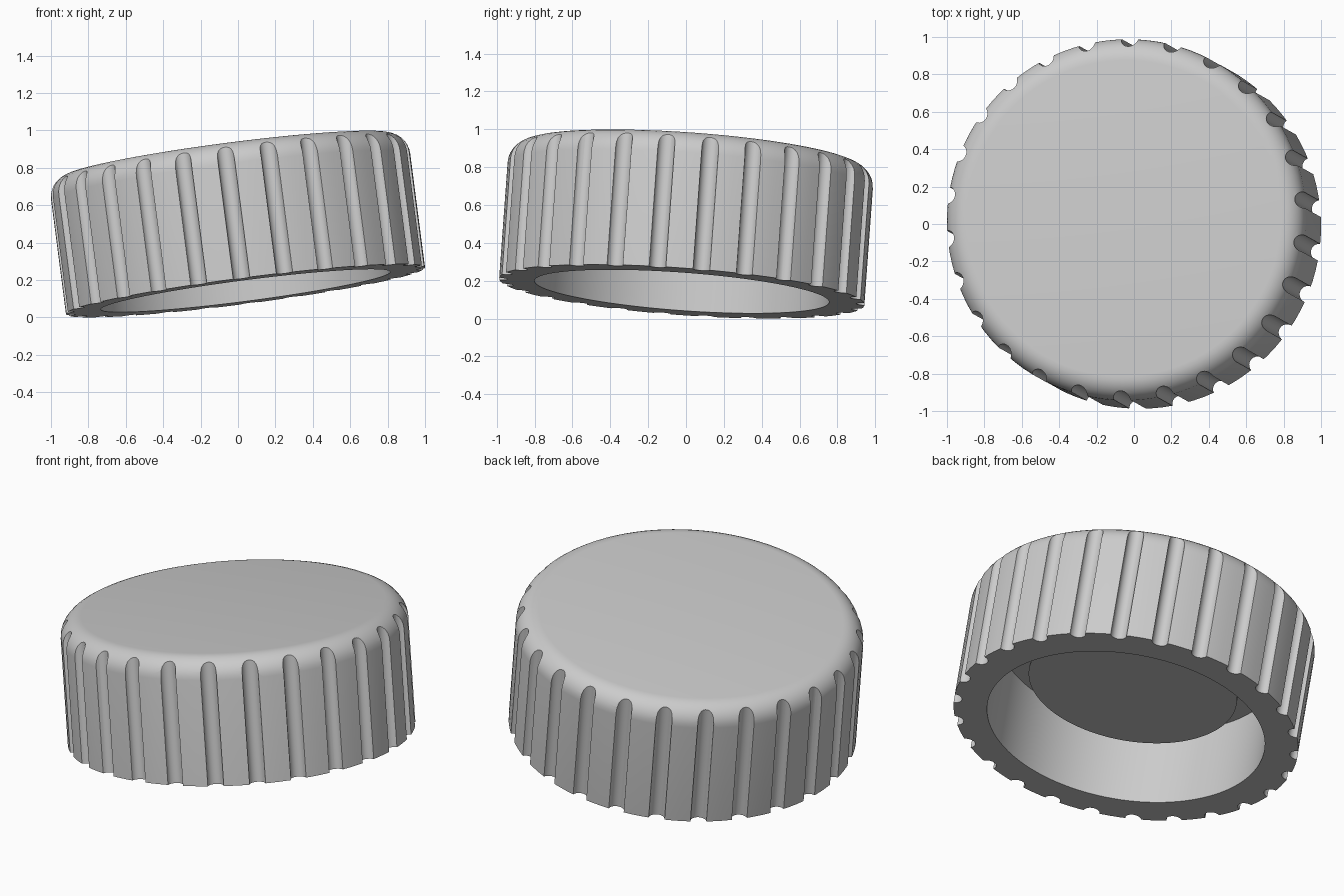
import bpy, bmesh, math
from mathutils import Vector, Matrix

cube = bpy.data.objects.get("Cube")
if cube:
    bpy.data.objects.remove(cube, do_unlink=True)

RADIUS, HEIGHT, FILLET = 0.968, 0.738, 0.12
HOLE_R, HOLE_TOP = 0.78, 0.47
BOSS_R, BOSS_Z = 0.585, 0.265
GROOVES, GROOVE_R = 26, 0.045
SEGMENTS = 104

grey = bpy.data.materials.new("light grey")
grey.use_nodes = True
colour = (0.6, 0.6, 0.6, 1)
grey.diffuse_color = colour
grey.node_tree.nodes["Principled BSDF"].inputs["Base Color"].default_value = colour


def make_object(name, bm):
    bmesh.ops.recalc_face_normals(bm, faces=bm.faces)
    mesh = bpy.data.meshes.new(name)
    bm.to_mesh(mesh)
    bm.free()
    mesh.materials.append(grey)
    obj = bpy.data.objects.new(name, mesh)
    bpy.context.collection.objects.link(obj)
    return obj


# Cap body: turned profile with central boss, hollow underside and rounded top edge
profile = [(0, BOSS_Z), (BOSS_R, BOSS_Z), (BOSS_R, HOLE_TOP),
           (HOLE_R, HOLE_TOP), (HOLE_R, 0), (RADIUS, 0)]
for i in range(9):
    a = math.pi / 2 * i / 8
    profile.append((RADIUS - FILLET + FILLET * math.cos(a),
                    HEIGHT - FILLET + FILLET * math.sin(a)))
profile.append((0, HEIGHT))

bm = bmesh.new()
verts = [bm.verts.new((r, 0, z)) for r, z in profile]
edges = [bm.edges.new(pair) for pair in zip(verts, verts[1:])]
bmesh.ops.spin(bm, geom=verts + edges, cent=(0, 0, 0), axis=(0, 0, 1),
               angle=math.tau, steps=SEGMENTS, use_duplicate=False)
bmesh.ops.remove_doubles(bm, verts=bm.verts, dist=0.0005)
cap = make_object("ribbed_cap", bm)

# Ring of round cutters for the grip grooves
bm = bmesh.new()
for k in range(GROOVES):
    a = math.radians(89) + math.tau * k / GROOVES
    spot = Vector((RADIUS * math.cos(a), RADIUS * math.sin(a), HEIGHT / 2))
    bmesh.ops.create_cone(bm, cap_ends=True, segments=24, radius1=GROOVE_R,
                          radius2=GROOVE_R, depth=HEIGHT + 0.2,
                          matrix=Matrix.Translation(spot))
cutter = make_object("groove_cutter", bm)
cutter.hide_render = True

bpy.ops.object.select_all(action="DESELECT")
bpy.context.view_layer.objects.active = cap
cap.select_set(True)
cut = cap.modifiers.new("grooves", "BOOLEAN")
cut.operation = "DIFFERENCE"
cut.solver = "EXACT"
cut.object = cutter
bpy.ops.object.modifier_apply(modifier=cut.name)
bpy.data.objects.remove(cutter, do_unlink=True)
bpy.ops.object.shade_smooth_by_angle(angle=math.radians(30))

# Lean the cap so that it rests on one edge of its rim
lean = Vector((-0.13, 0.073, 1)).normalized()
turn = Vector((0, 0, 1)).rotation_difference(lean).to_matrix().to_4x4()
cap.data.transform(turn)
xs, ys, zs = zip(*(v.co for v in cap.data.vertices))
cap.data.transform(Matrix.Translation((-(min(xs) + max(xs)) / 2,
                                       -(min(ys) + max(ys)) / 2, -min(zs))))
